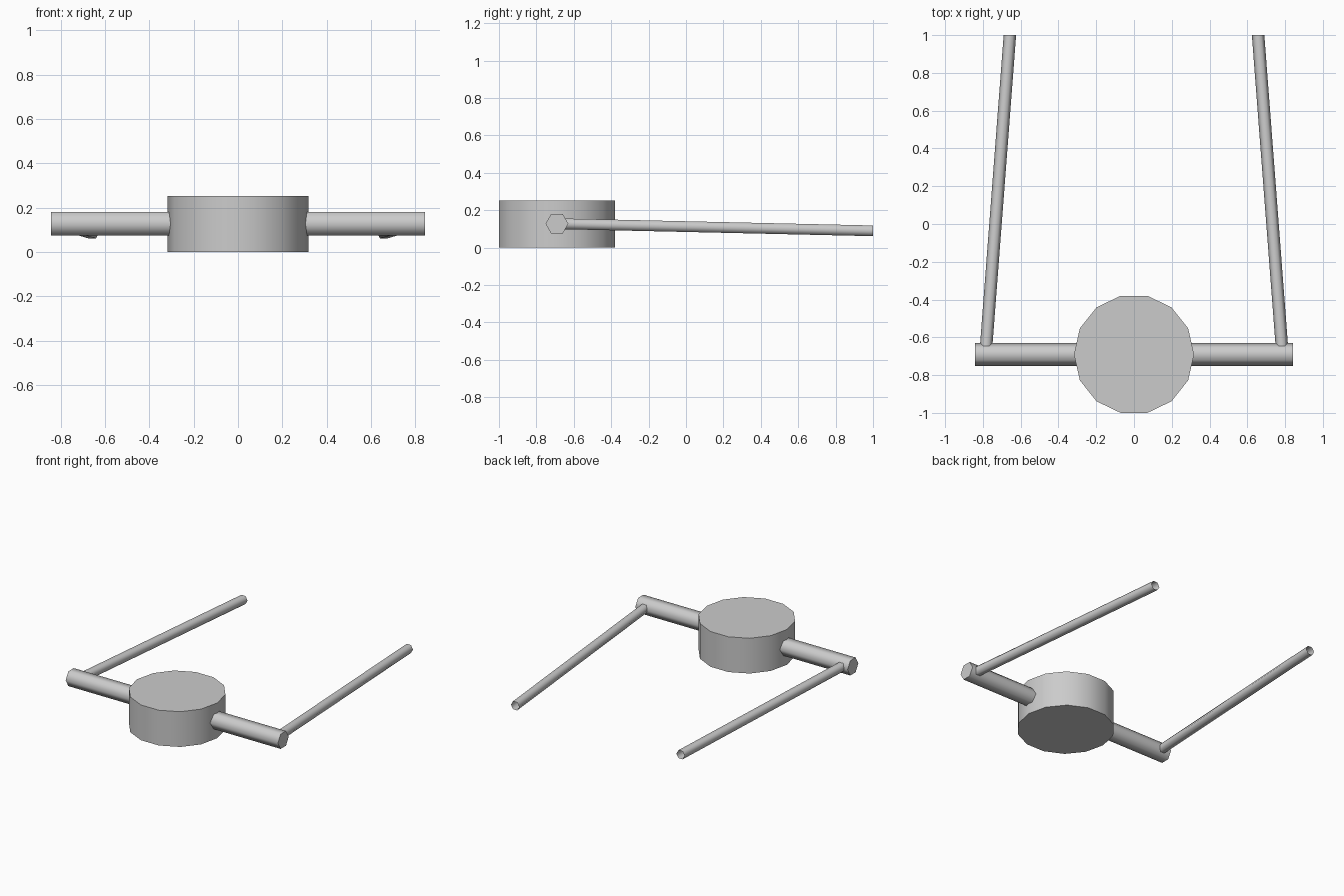
import bpy, bmesh, math
from mathutils import Vector

if "Cube" in bpy.data.objects:
    bpy.data.objects.remove(bpy.data.objects["Cube"])

grey = bpy.data.materials.new("grey")
grey.diffuse_color = (0.6, 0.6, 0.6, 1)
grey.use_nodes = True
grey.node_tree.nodes["Principled BSDF"].inputs["Base Color"].default_value = grey.diffuse_color


def prism(name, start, end, u, v, radius, sides, capped=True):
    """Prism from start to end; its rings lie in the plane of u and v, first corner along u."""
    bm = bmesh.new()
    u, v = Vector(u), Vector(v)
    rings = []
    for centre in (Vector(start), Vector(end)):
        ring = []
        for i in range(sides):
            a = math.tau * i / sides
            ring.append(bm.verts.new(centre + radius * (math.cos(a) * u + math.sin(a) * v)))
        rings.append(ring)
    lo, hi = rings
    for i in range(sides):
        j = (i + 1) % sides
        bm.faces.new((lo[i], lo[j], hi[j], hi[i]))
    if capped:
        bm.faces.new(lo[::-1])
        bm.faces.new(hi)
    mesh = bpy.data.meshes.new(name)
    bm.to_mesh(mesh)
    bm.free()
    mesh.materials.append(grey)
    obj = bpy.data.objects.new(name, mesh)
    bpy.context.collection.objects.link(obj)
    # Round sides shade smoothly, end caps stay crisp
    bpy.ops.object.select_all(action='DESELECT')
    obj.select_set(True)
    bpy.context.view_layer.objects.active = obj
    bpy.ops.object.shade_smooth_by_angle(angle=math.radians(65))
    return obj


X, Y, Z = (1, 0, 0), (0, 1, 0), (0, 0, 1)
HUB_Y, BAR_Z = -0.69, 0.128

# Central drum
prism("drum", (0, HUB_Y, 0), (0, HUB_Y, 0.253), X, Y, 0.318, 14)

# Hexagonal crossbar through the drum
prism("crossbar", (-0.843, HUB_Y, BAR_Z), (0.843, HUB_Y, BAR_Z), Y, Z, 0.061, 6)

# Open-ended side arms, converging and dropping slightly to the back
for side, label in ((-1, "left"), (1, "right")):
    prism(label + "_arm", (side * 0.786, HUB_Y, BAR_Z), (side * 0.657, 1, 0.09),
          (-1, 0, 0), Z, 0.033, 6, capped=False)
